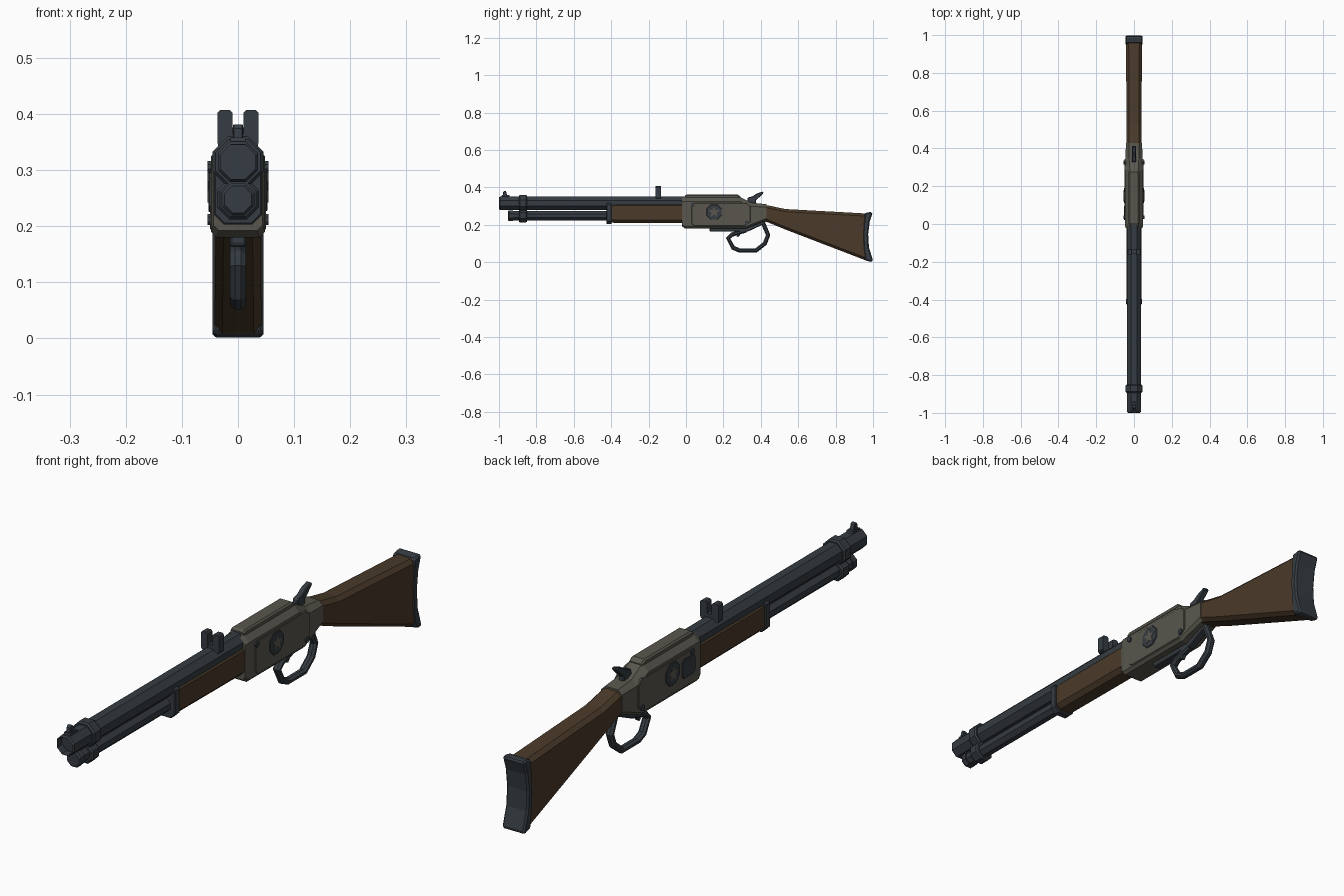
import bpy, bmesh, math
from mathutils import Vector

if "Cube" in bpy.data.objects:
    bpy.data.objects.remove(bpy.data.objects["Cube"], do_unlink=True)


def material(name, color):
    m = bpy.data.materials.new(name)
    m.use_nodes = True
    m.diffuse_color = (*color, 1)
    m.node_tree.nodes["Principled BSDF"].inputs["Base Color"].default_value = (*color, 1)
    return m


STEEL = material("blued steel", (0.036, 0.045, 0.054))
RECEIVER = material("receiver metal", (0.098, 0.094, 0.075))
WOOD = material("walnut wood", (0.07, 0.043, 0.023))


def finish(name, bm, mat, bevel=0):
    bmesh.ops.recalc_face_normals(bm, faces=bm.faces)
    mesh = bpy.data.meshes.new(name)
    bm.to_mesh(mesh)
    bm.free()
    mesh.materials.append(mat)
    ob = bpy.data.objects.new(name, mesh)
    bpy.context.collection.objects.link(ob)
    if bevel:
        mod = ob.modifiers.new("Bevel", "BEVEL")
        mod.width, mod.segments = bevel, 1
        mod.limit_method, mod.angle_limit = "ANGLE", math.radians(50)
    return ob


def skin(bm, rings):
    """Bridge matching rings of points and cap both ends."""
    loops = [[bm.verts.new(p) for p in ring] for ring in rings]
    n = len(loops[0])
    for a, b in zip(loops, loops[1:]):
        for i in range(n):
            j = (i + 1) % n
            bm.faces.new((a[i], a[j], b[j], b[i]))
    return bm.faces.new(loops[0]), bm.faces.new(loops[-1])


def loft(name, sections, mat, bevel=0, bore=0):
    """Chamfered box sections along y: (y, bottom, top, half width, top cut, bottom cut)."""
    bm = bmesh.new()
    rings = []
    for y, lo, hi, w, ct, cb in sections:
        half = [(w - cb, lo), (w, lo + cb), (w, hi - ct), (w - ct, hi)]
        rings.append([(x, y, z) for x, z in half] + [(-x, y, z) for x, z in half[::-1]])
    front, _ = skin(bm, rings)
    if bore:
        bmesh.ops.inset_region(bm, faces=[front], thickness=bore)
        bmesh.ops.translate(bm, verts=front.verts, vec=(0, 0.03, 0))
    return finish(name, bm, mat, bevel)


def octagon_rod(name, stations, z, mat, bore=0):
    """Octagonal rod along y from (y, radius) stations."""
    return loft(name, [(y, z - r, z + r, r, r * 0.586, r * 0.586) for y, r in stations],
                mat, bore=bore)


def plate(name, outline, x0, x1, mat, bevel=0):
    """Side outline of (y, z) points extruded from x0 to x1."""
    bm = bmesh.new()
    skin(bm, [[(x, y, z) for y, z in outline] for x in (x0, x1)])
    return finish(name, bm, mat, bevel)


def polygon(y, z, radii, count):
    """Regular polygon, or star when two radii are given."""
    out = []
    for i in range(count):
        a = math.pi / 2 + math.tau * (i + 0.5 * (len(radii) == 1)) / count
        r = radii[i % len(radii)]
        out.append((y + r * math.cos(a), z + r * math.sin(a)))
    return out


# Barrel, magazine tube and bands
octagon_rod("barrel", [(-1, 0.031), (-0.994, 0.036), (0, 0.036)], 0.315, STEEL, bore=0.012)
octagon_rod("magazine_tube", [(-0.93, 0.025), (-0.35, 0.025)], 0.248, STEEL)
octagon_rod("magazine_cap", [(-0.952, 0.024), (-0.946, 0.029), (-0.925, 0.029)], 0.248, STEEL)
for part, z, r in (("upper", 0.315, 0.045), ("lower", 0.249, 0.037)):
    octagon_rod("front_band_" + part, [(-0.894, r - 0.005), (-0.888, r),
                                       (-0.856, r), (-0.85, r - 0.005)], z, STEEL)
loft("forend_band", [(y, 0.203, 0.32, 0.043, 0.012, 0.018) for y in (-0.425, -0.397)],
     STEEL, 0.003)

# Wooden forend and stock
loft("forend", [(-0.4, 0.212, 0.31, 0.038, 0.01, 0.016),
                (-0.38, 0.21, 0.312, 0.041, 0.01, 0.016),
                (-0.01, 0.208, 0.312, 0.041, 0.01, 0.016)], WOOD)
loft("stock", [(0.41, 0.22, 0.305, 0.039, 0.014, 0.014),
               (0.44, 0.212, 0.303, 0.04, 0.014, 0.014),
               (0.53, 0.175, 0.284, 0.04, 0.014, 0.014),
               (0.965, 0.008, 0.26, 0.042, 0.014, 0.014)], WOOD)
plate("butt_plate", [(0.955, 0.262), (0.985, 0.268), (0.998, 0.264), (0.982, 0.215),
                     (0.974, 0.15), (0.978, 0.08), (1.0, 0.008), (0.99, 0), (0.958, 0.01),
                     (0.948, 0.08), (0.946, 0.15), (0.95, 0.215)],
      -0.045, 0.045, STEEL, 0.006)

# Receiver body and top cover
loft("receiver", [(-0.022, 0.192, 0.343, 0.044, 0.022, 0.01),
                  (-0.005, 0.18, 0.35, 0.048, 0.025, 0.01),
                  (0.285, 0.18, 0.35, 0.048, 0.025, 0.01),
                  (0.32, 0.18, 0.333, 0.048, 0.024, 0.01),
                  (0.35, 0.192, 0.318, 0.046, 0.02, 0.01),
                  (0.43, 0.222, 0.31, 0.042, 0.016, 0.012)], RECEIVER)
loft("top_cover", [(-0.005, 0.335, 0.356, 0.026, 0.004, 0.002),
                   (0.005, 0.335, 0.362, 0.028, 0.006, 0.002),
                   (0.275, 0.335, 0.362, 0.028, 0.006, 0.002),
                   (0.292, 0.335, 0.35, 0.026, 0.004, 0.002)], RECEIVER)

# Side plates, medallions and screws on both sides
side_outline = [(0.03, 0.205), (0.045, 0.194), (0.31, 0.194), (0.345, 0.215),
                (0.345, 0.295), (0.325, 0.316), (0.03, 0.316)]
for side, s in (("left", 1), ("right", -1)):
    plate("side_plate_" + side, side_outline, s * 0.04, s * 0.05, RECEIVER, 0.002)
    plate("medallion_" + side, polygon(0.15, 0.268, [0.044], 8), s * 0.045, s * 0.053,
          STEEL, 0.002)
    plate("star_" + side, polygon(0.15, 0.268, [0.032, 0.014], 10), s * 0.05, s * 0.0545,
          RECEIVER)
    for i, (y, z) in enumerate([(0.036, 0.306), (0.325, 0.212)]):
        plate(f"screw_{side}_{i + 1}", polygon(y, z, [0.011], 8), s * 0.045, s * 0.0545, STEEL)
plate("loading_gate", [(0.02, 0.235), (0.03, 0.225), (0.085, 0.225), (0.095, 0.235),
                       (0.095, 0.285), (0.085, 0.295), (0.03, 0.295), (0.02, 0.285)],
      -0.045, -0.053, STEEL, 0.002)

# Lever loop swept along a path, with its base and the trigger
path = [Vector((0, y, z)) for y, z in
        [(0.32, 0.17), (0.245, 0.147), (0.225, 0.128), (0.252, 0.077), (0.285, 0.063),
         (0.375, 0.063), (0.422, 0.1), (0.439, 0.145), (0.41, 0.215)]]
rings = []
for i, p in enumerate(path):
    before = (p - path[max(i - 1, 0)]).normalized()
    after = (path[min(i + 1, len(path) - 1)] - p).normalized()
    tangent = (before + after).normalized()
    normal = tangent.cross(Vector((1, 0, 0)))
    ring = []
    for k in range(8):
        a = math.tau * (k + 0.5) / 8
        ring.append(p + Vector((0.015 * math.cos(a), 0, 0)) + normal * 0.0125 * math.sin(a))
    rings.append(ring)
bm = bmesh.new()
skin(bm, rings)
finish("lever_loop", bm, STEEL)
plate("lever_base", [(0.125, 0.185), (0.125, 0.168), (0.132, 0.163), (0.33, 0.163),
                     (0.42, 0.205), (0.42, 0.23)], -0.014, 0.014, STEEL, 0.003)
plate("trigger", [(0.265, 0.17), (0.295, 0.17), (0.29, 0.147), (0.28, 0.134),
                  (0.27, 0.138), (0.276, 0.15)], -0.007, 0.007, STEEL)

# Hammer
plate("hammer", [(0.325, 0.3), (0.33, 0.345), (0.355, 0.352), (0.38, 0.368), (0.41, 0.378),
                 (0.415, 0.37), (0.395, 0.35), (0.375, 0.332), (0.375, 0.3)],
      -0.011, 0.011, STEEL, 0.003)

# Sights
loft("rear_sight_base", [(y, 0.34, 0.364, 0.036, 0.004, 0.004) for y in (-0.16, -0.135)], STEEL)
for side, s in (("left", 1), ("right", -1)):
    ob = loft("rear_sight_post_" + side,
              [(y, 0.345, 0.407, 0.0135, 0.005, 0.003) for y in (-0.162, -0.134)], STEEL)
    ob.location.x = s * 0.023
plate("front_sight_base", [(-0.988, 0.345), (-0.985, 0.358), (-0.945, 0.358), (-0.94, 0.345)],
      -0.013, 0.013, STEEL)
plate("front_sight_bead", [(-0.98, 0.355), (-0.978, 0.374), (-0.971, 0.382), (-0.963, 0.38),
                           (-0.955, 0.355)], -0.009, 0.009, STEEL, 0.002)
